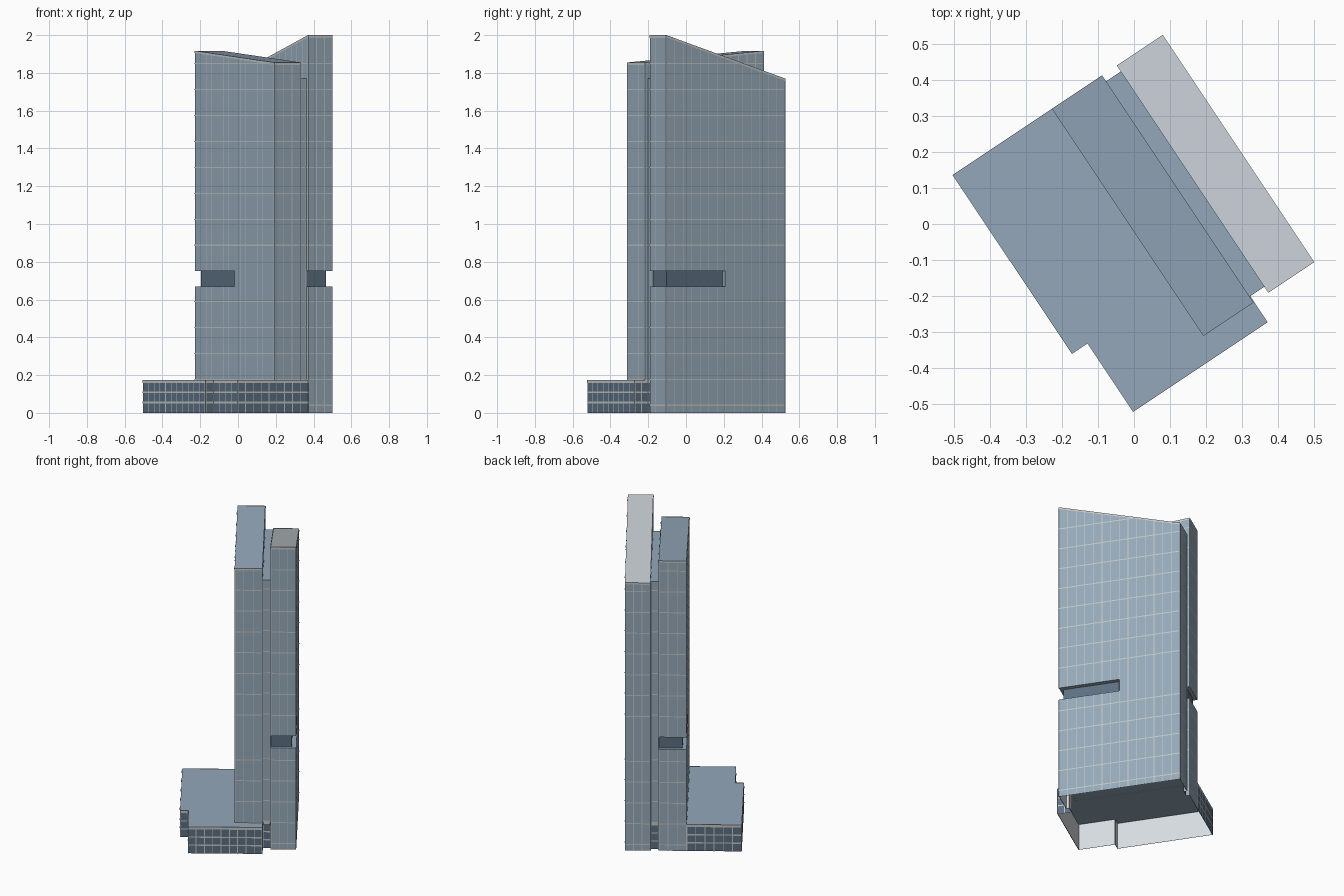
import bpy, bmesh, math
from mathutils import Vector

if "Cube" in bpy.data.objects:
    bpy.data.objects.remove(bpy.data.objects["Cube"])

TURN = math.radians(33.7)      # plan rotation of the whole building
ROOF_Z = 0.175                 # podium roof
GAP = (0.67, 0.75)             # recessed floor
FRONT, BACK = -0.365, 0.392    # tower ends in plan


def material(name, rgb):
    lin = [((c / 255 + 0.055) / 1.055) ** 2.4 for c in rgb] + [1]
    m = bpy.data.materials.new(name)
    m.use_nodes = True
    m.diffuse_color = lin
    m.node_tree.nodes["Principled BSDF"].inputs["Base Color"].default_value = lin
    return m


GLASS = material("blue glass", (150, 170, 185))
DARK = material("dark glass", (92, 111, 129))
BLUE_ROOF = material("blue roof", (148, 167, 185))
GREY_ROOF = material("grey roof", (188, 195, 200))
TRIM = material("pale trim", (194, 198, 199))
LINING = material("inner lining", (214, 220, 225))


def finish(name, bm, mats):
    me = bpy.data.meshes.new(name)
    bm.to_mesh(me)
    bm.free()
    for m in mats:
        me.materials.append(m)
    ob = bpy.data.objects.new(name, me)
    ob.rotation_euler.z = TURN
    bpy.context.collection.objects.link(ob)
    return ob


def edges(outline):
    return list(zip(outline, outline[1:] + outline[:1]))


def rect(a0, a1, b0, b1):
    return [(a0, b0), (a1, b0), (a1, b1), (a0, b1)]


def flat(z):
    return lambda b: z


def slope(z_front, z_back):
    return lambda b: z_front + (z_back - z_front) * (b - FRONT) / (BACK - FRONT)


def prism(name, outline, z0, top, mats, bottom=True, rule=None):
    """Upright prism; material 0 on the sides, 1 on the top, rule(p, q) picks side slots."""
    bm = bmesh.new()
    low = [bm.verts.new((a, b, z0)) for a, b in outline]
    high = [bm.verts.new((a, b, top(b))) for a, b in outline]
    n = len(outline)
    for i in range(n):
        j = (i + 1) % n
        f = bm.faces.new((low[i], low[j], high[j], high[i]))
        f.material_index = rule(outline[i], outline[j]) if rule else 0
    bm.faces.new(high).material_index = 1
    if bottom:
        bm.faces.new(low[::-1])
    return finish(name, bm, mats)


def strip(bm, p, q, t, lower, upper, off=0.0015):
    """Thin plate on wall p-q between fractions t, with lower and upper heights at both ends."""
    p, q = Vector(p), Vector(q)
    d = (q - p).normalized()
    n = Vector((d.y, -d.x)) * off
    s, e = p.lerp(q, t[0]) + n, p.lerp(q, t[1]) + n
    corners = [(*s, lower[0]), (*e, lower[1]), (*e, upper[1]), (*s, upper[0])]
    bm.faces.new([bm.verts.new(c) for c in corners])


def wall_grid(bm, p, q, z0, top, cols, rows, w=0.004, cap=0.0):
    """Mullions, floor lines and an optional top band for one wall."""
    length = (Vector(q) - Vector(p)).length
    tp, tq = top(p[1]), top(q[1])
    for i in range(cols + 1):
        h = w / length / 2
        t = min(max(i / cols, h), 1 - h)
        z = tp + (tq - tp) * t
        strip(bm, p, q, (t - h, t + h), (z0, z0), (z, z))
    for z in rows:
        if not z0 < z < max(tp, tq) - w:
            continue
        t0, t1 = 0, 1
        if z > min(tp, tq):
            cut = (z - tp) / (tq - tp)
            t0, t1 = (cut, 1) if tq > tp else (0, cut)
        strip(bm, p, q, (t0, t1), (z - w * 0.8,) * 2, (z + w * 0.8,) * 2, 0.002)
    if cap:
        strip(bm, p, q, (0, 1), (tp - cap, tq - cap), (tp, tq), 0.0025)


FLOORS = [0.04 + 0.1375 * k for k in range(5)] + [0.887 + 0.1375 * k for k in range(9)]


def columns(p, q):
    length = (Vector(q) - Vector(p)).length
    return 14 if length > 0.5 else 7 if length > 0.3 else 3 if length > 0.1 else 1


# Two towers, each split by a recessed floor on one half
def tower(name, a0, a1, top, roof, core, half):
    plan = rect(a0, a1, FRONT, BACK)
    prism(name + "_lower", plan, ROOF_Z, flat(GAP[0]), [GLASS, BLUE_ROOF], bottom=False)
    prism(name + "_upper", plan, GAP[1], top, [GLASS, roof])
    prism(name + "_recess", core, 0.6, flat(0.8), [DARK, DARK])
    prism(name + "_solid_half", half, GAP[0], flat(GAP[1]), [GLASS, GLASS])
    bm = bmesh.new()
    for p, q in edges(plan):
        n = columns(p, q)
        wall_grid(bm, p, q, ROOF_Z, flat(GAP[0]), n, FLOORS)
        wall_grid(bm, p, q, GAP[1], top, n, FLOORS, cap=0.012)
    for p, q in edges(half):
        wall_grid(bm, p, q, GAP[0], flat(GAP[1]), columns(p, q), [])
    finish(name + "_mullions", bm, [TRIM])


MID = 0.013
tower("tall_tower", 0.204, 0.357, slope(2.0, 1.77), GREY_ROOF,
      rect(0.206, 0.33, -0.345, 0.3), rect(0.204, 0.357, MID, BACK))
tower("short_tower", -0.012, 0.155, slope(1.855, 1.917), BLUE_ROOF,
      rect(0.012, 0.153, -0.3, 0.372), rect(-0.012, 0.155, FRONT, MID))

# Set-back link between the towers
link = rect(0.155, 0.204, -0.345, 0.372)
prism("tower_link", link, ROOF_Z, flat(1.77), [GLASS, BLUE_ROOF], bottom=False)
bm = bmesh.new()
for p, q in edges(link)[::2]:
    wall_grid(bm, p, q, ROOF_Z, flat(1.77), 1, FLOORS)
finish("link_mullions", bm, [TRIM])

# Ground storey: podium and tower feet as one open shell
base = [(-0.343, BACK), (-0.343, -0.204), (-0.291, -0.204), (-0.291, -0.432),
        (0.157, -0.432), (0.157, -0.345), (0.204, -0.345), (0.204, FRONT),
        (0.357, FRONT), (0.357, BACK), (0.204, BACK), (0.204, 0.372),
        (0.155, 0.372), (0.155, BACK), (-0.012, BACK)]


def under_tower(p, q):
    a, b = (p[0] + q[0]) / 2, (p[1] + q[1]) / 2
    return 2 if a > 0.21 or (b > 0.38 and a > 0) else 0


prism("podium", base, 0, flat(ROOF_Z), [DARK, BLUE_ROOF, GLASS], bottom=False, rule=under_tower)

grid, lining = bmesh.new(), bmesh.new()
for p, q in edges(base):
    if under_tower(p, q):
        wall_grid(grid, p, q, 0, flat(ROOF_Z), columns(p, q), FLOORS)
    else:
        n = max(1, round((Vector(q) - Vector(p)).length / 0.052))
        wall_grid(grid, p, q, 0, flat(ROOF_Z), n, [0.055, 0.108], 0.005, cap=0.016)
    strip(lining, p, q, (0, 1), (0, 0), (0.172, 0.172), -0.003)
bmesh.ops.reverse_faces(lining, faces=lining.faces[:])
finish("podium_mullions", grid, [TRIM])
finish("podium_lining", lining, [LINING])
